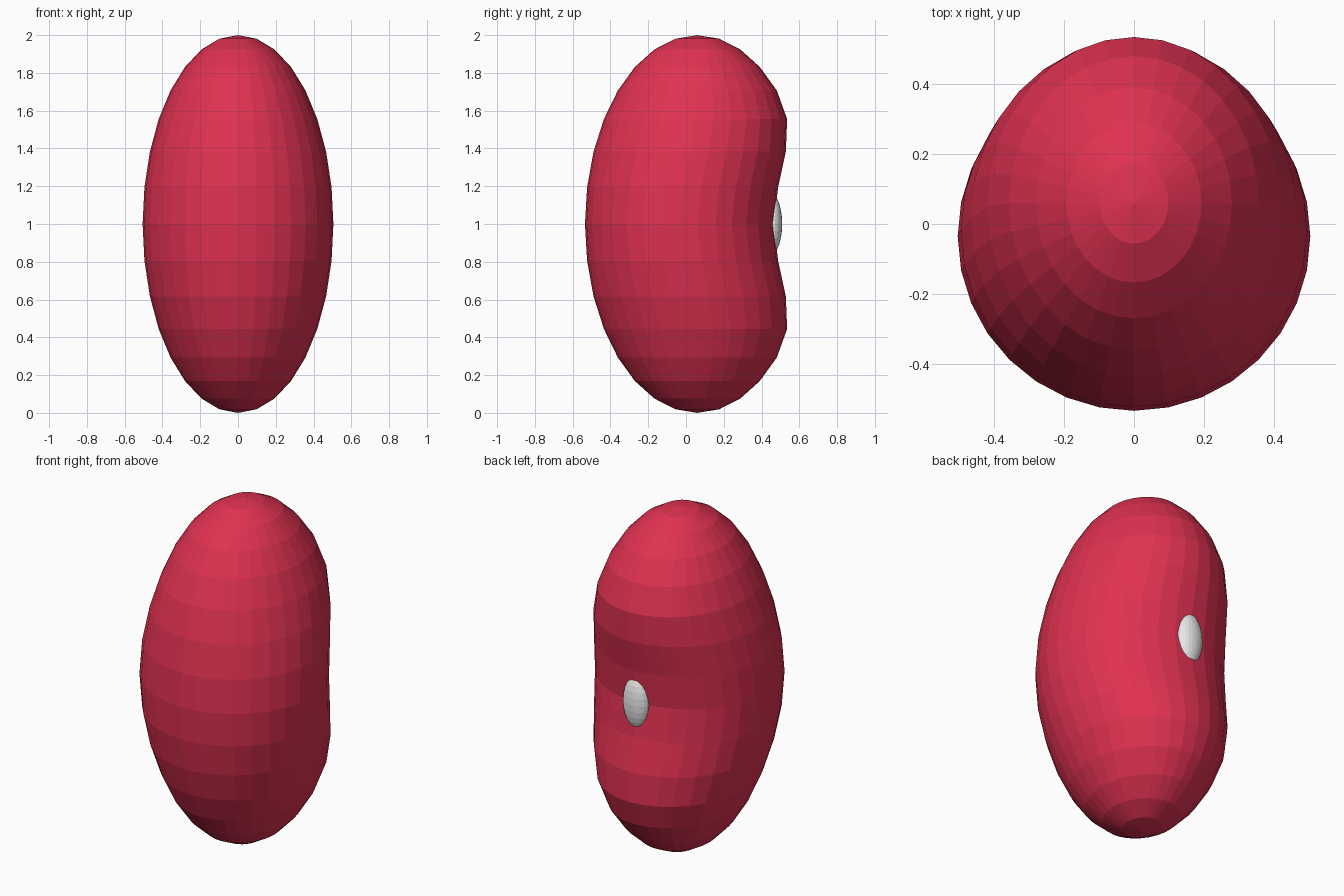
import bpy, bmesh, math

if "Cube" in bpy.data.objects:
    bpy.data.objects.remove(bpy.data.objects["Cube"])


def material(name, rgb):
    m = bpy.data.materials.new(name)
    m.diffuse_color = (*rgb, 1)
    m.use_nodes = True
    m.node_tree.nodes["Principled BSDF"].inputs["Base Color"].default_value = m.diffuse_color
    return m


def ball(name, segments, rings, mat, shape):
    """Flat-shaded UV sphere whose unit vertices are remapped by shape()."""
    bm = bmesh.new()
    bmesh.ops.create_uvsphere(bm, u_segments=segments, v_segments=rings, radius=1)
    for v in bm.verts:
        v.co = shape(*v.co)
    mesh = bpy.data.meshes.new(name)
    bm.to_mesh(mesh)
    bm.free()
    mesh.materials.append(mat)
    ob = bpy.data.objects.new(name, mesh)
    bpy.context.collection.objects.link(ob)
    return ob


# Bean body: ellipsoid whose back is pressed in around mid height
def bean_shape(x, y, z):
    r = math.sqrt(max(0.0, 1 - z * z))
    press = 0.095 * math.cos(math.pi / 2 * min(1, abs(z) / 0.7)) ** 2
    side = y / r if r > 1e-4 else 0
    return (0.505 * x, 0.06 + 0.595 * y - press * (1 + side), 1 + z)


# Pale scar set into the hollow of the back
def scar_shape(x, y, z):
    return (0.08 * x, 0.459 + 0.05 * y, 1 + 0.15 * z)


ball("bean_body", 32, 16, material("bean red", (0.74, 0.031, 0.082)), bean_shape)
ball("bean_scar", 24, 12, material("pale grey", (0.8, 0.8, 0.8)), scar_shape)
